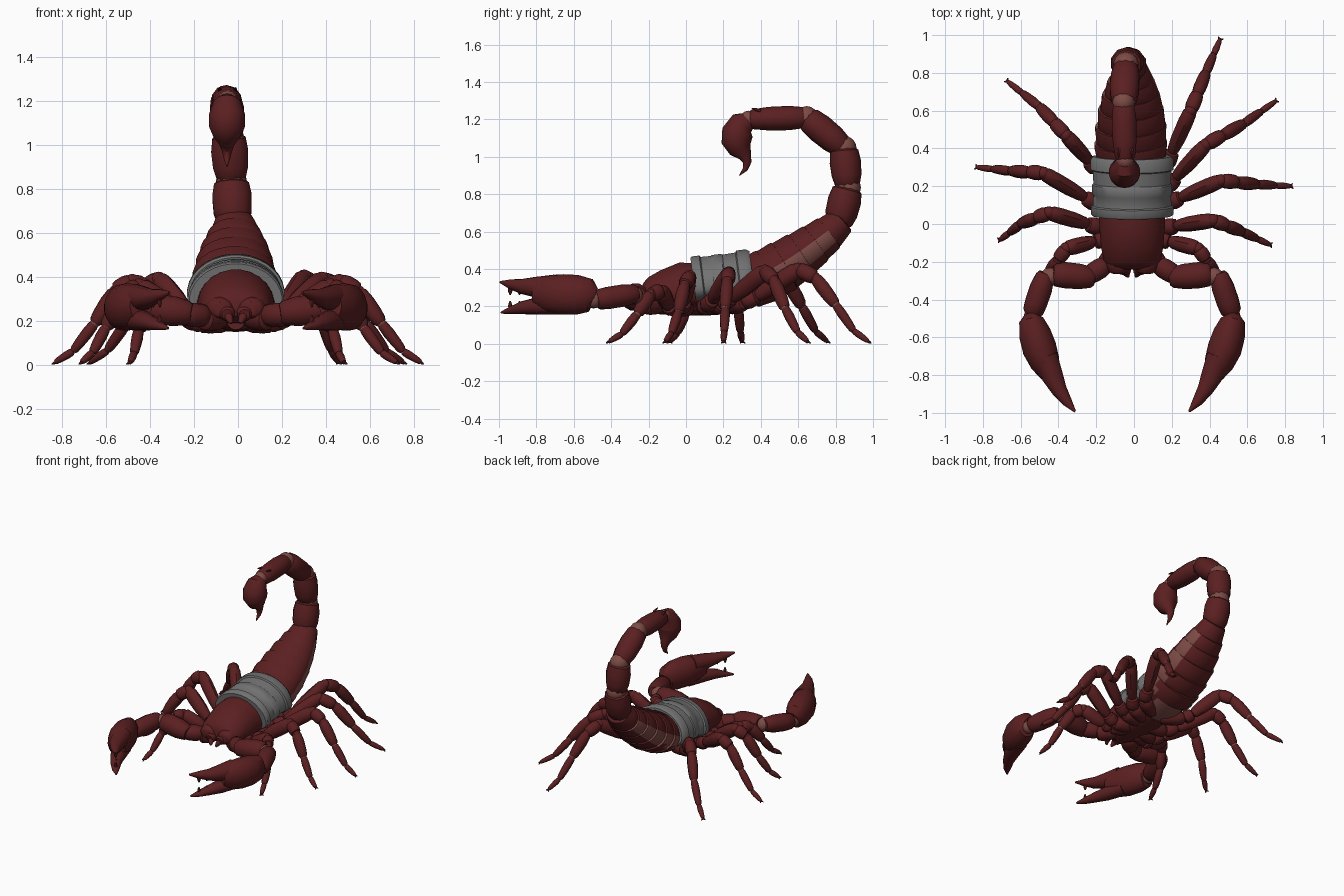
import bpy, bmesh, math
from mathutils import Vector as V

if "Cube" in bpy.data.objects:
    bpy.data.objects.remove(bpy.data.objects["Cube"])


def material(name, rgb):
    m = bpy.data.materials.new(name)
    m.use_nodes = True
    m.diffuse_color = (*rgb, 1)
    bsdf = m.node_tree.nodes["Principled BSDF"]
    bsdf.inputs["Base Color"].default_value = (*rgb, 1)
    bsdf.inputs["Roughness"].default_value = 0.7
    return m


SHELL, JOINT, CLOTH = 0, 1, 2
MATS = [material("dark red shell", (0.105, 0.014, 0.015)),
        material("pale joint skin", (0.2, 0.07, 0.06)),
        material("grey cloth", (0.17, 0.17, 0.17))]
X = V((1, 0, 0))
PLATE = [(0, .7), (.06, .86), (.3, 1.03), (.65, 1.07), (.93, .95), (1, .72)]
LIMB = [(0, .65), (.08, .85), (.35, 1), (.7, .98), (.92, .88), (1, .65)]


def loft(bm, rings, side=X, mat=SHELL, sides=14, belly=1.0):
    """Skin rings given as (centre, half width, half height)."""
    rows = []
    for i, (c, w, h) in enumerate(rings):
        t = (rings[min(i + 1, len(rings) - 1)][0] - rings[max(i - 1, 0)][0]).normalized()
        s = (side - t * side.dot(t)).normalized()
        u = s.cross(t)
        if u.z < 0 and belly != 1:
            u = -u
        row = []
        for k in range(sides):
            a = math.tau * (k + .5) / sides
            lift = math.sin(a) * h * (belly if math.sin(a) < 0 else 1)
            row.append(bm.verts.new(c + s * math.cos(a) * w + u * lift))
        rows.append(row)
    faces = [bm.faces.new(rows[0]), bm.faces.new(rows[-1])]
    for a, b in zip(rows, rows[1:]):
        for k in range(sides):
            n = (k + 1) % sides
            faces.append(bm.faces.new((a[k], a[n], b[n], b[k])))
    for f in faces:
        f.material_index = mat
    return faces


def segment(bm, a, b, ra, rb, shape=LIMB, flat=1.0, **kw):
    """One bulging joint-to-joint piece."""
    rings = []
    for t, k in shape:
        r = (ra + (rb - ra) * t) * k
        rings.append((a.lerp(b, t), r, r * flat))
    return loft(bm, rings, **kw)


def ball(bm, c, r, mat=JOINT):
    res = bmesh.ops.create_uvsphere(bm, u_segments=12, v_segments=8, radius=r)
    bmesh.ops.translate(bm, verts=res["verts"], vec=c)
    for f in {f for v in res["verts"] for f in v.link_faces}:
        f.material_index = mat


def finish(name, bm):
    bmesh.ops.recalc_face_normals(bm, faces=bm.faces)
    me = bpy.data.meshes.new(name)
    bm.to_mesh(me)
    bm.free()
    for m in MATS:
        me.materials.append(m)
    ob = bpy.data.objects.new(name, me)
    bpy.context.collection.objects.link(ob)
    bpy.ops.object.select_all(action="DESELECT")
    ob.select_set(True)
    bpy.context.view_layer.objects.active = ob
    bpy.ops.object.shade_smooth_by_angle(angle=math.radians(40))


# Head shield and trunk, with two front lobes and small eyes
bm = bmesh.new()
loft(bm, [(V((-.01, y, z)), w, h) for y, z, w, h in [
    (.38, .3, .17, .15), (.08, .27, .178, .165), (-.03, .27, .174, .165),
    (-.12, .26, .166, .135), (-.19, .25, .152, .108), (-.225, .25, .13, .08),
    (-.24, .25, .1, .05)]], sides=24, belly=.55)
for s in (-1, 1):
    segment(bm, V((s * .075 - .01, -.13, .27)), V((s * .07 - .01, -.26, .255)), .075, .06, flat=.8)
    ball(bm, V((s * .025 - .01, -.1, .392)), .014, SHELL)
finish("head_shield", bm)

bm = bmesh.new()
for s in (-1, 1):
    segment(bm, V((s * .04 - .01, -.17, .25)), V((s * .04 - .01, -.265, .23)), .042, .036)
    segment(bm, V((s * .035 - .01, -.25, .225)), V((s * .02 - .01, -.28, .19)), .025, .008)
finish("jaws", bm)

# Cloth wrapping: a sleeve with raised bands and loose folds
bm = bmesh.new()
START, END = V((-.01, .045, .29)), V((-.01, .36, .33))
sleeve = [(0, 1.02), (.03, 1.06), (.15, 1.06), (.17, 1.01), (.34, 1), (.36, 1.025),
          (.52, 1.025), (.54, .995), (.76, 1.01), (.78, 1.07), (.94, 1.07), (1, 1.0)]
loft(bm, [(START.lerp(END, t), .207 * k, .168 * k) for t, k in sleeve],
     mat=CLOTH, sides=32, belly=.5)
finish("cloth_wrap", bm)

# Breastplate between the hips, pale skin behind it
bm = bmesh.new()
loft(bm, [(V((-.01, y, z)), w, .04) for y, z, w in
          [(-.17, .2, .04), (-.1, .195, .09), (.1, .19, .1), (.22, .2, .09)]])
loft(bm, [(V((-.01, y, z)), w, .04) for y, z, w in
          [(.18, .205, .08), (.28, .215, .12), (.38, .25, .12)]], mat=JOINT)
finish("breastplate", bm)

# Abdomen: overlapping plates with pale skin along the flanks
bm = bmesh.new()
spine = [(.33, .32, .185, .14), (.43, .365, .19, .142), (.52, .415, .185, .14),
         (.61, .475, .17, .127), (.69, .535, .148, .112), (.76, .59, .12, .098),
         (.83, .655, .085, .075)]
for i, (p, q) in enumerate(zip(spine, spine[1:])):
    a, b = V((-.013, *p[:2])), V((-.018, *q[:2]))
    rings = []
    for t, k in [(0, .95), (.08, .98), (.5, 1.0), (.9, 1.025), (1.04, 1.01), (1.08, .92)]:
        w, h = (p[j] + (q[j] - p[j]) * t for j in (2, 3))
        rings.append((a.lerp(b, t), w * k, h * k))
    up = X.cross((b - a).normalized())
    for f in loft(bm, rings, sides=24):
        c = f.calc_center_median() - a
        if i < 5 and len(f.verts) == 4 and -.07 < c.dot(up) < .005:
            f.material_index = JOINT
finish("abdomen", bm)

# Tail: ridged segments curling forward
bm = bmesh.new()
tail = [V(p) for p in [(-.022, .815, .635), (-.03, .865, .835), (-.042, .845, 1.045),
                       (-.055, .645, 1.21), (-.047, .335, 1.2)]]
for a, b, ra, rb in zip(tail, tail[1:], (.088, .08, .076, .07), (.088, .084, .076, .058)):
    segment(bm, a, b, ra, rb, shape=PLATE, flat=.95, sides=10)
    ball(bm, b, rb * .8)
for s in (-1, 1):
    segment(bm, V((s * .035 - .047, .4, 1.245)), V((s * .035 - .047, .35, 1.26)), .012, .003, sides=6)
finish("tail", bm)

bm = bmesh.new()
loft(bm, [(V((-.05, y, z)), r, r) for y, z, r in [
    (.345, 1.2, .04), (.3, 1.178, .068), (.275, 1.13, .084), (.272, 1.085, .083),
    (.29, 1.04, .062), (.315, 1.005, .036), (.327, .97, .023), (.318, .935, .014),
    (.285, .9, .002)]], sides=18)
finish("stinger", bm)


# Walking legs
def leg(name, hip, knee, ankle):
    hip, knee, ankle, toe = (V(p) for p in (hip, knee, ankle[:3], ankle[3:]))
    bm = bmesh.new()
    d = toe - hip
    side = V((-d.y, d.x, 0)).normalized()
    root = V((hip.x * .2, hip.y * .7 + .02, .2))
    kw = dict(side=side, sides=10)
    bend = hip.lerp(knee, .25) - V((0, 0, .01))
    shin = knee.lerp(ankle, .45) + V((0, 0, .04))
    foot = ankle.lerp(toe, .55)
    foot.z = ankle.z * .33
    segment(bm, root, hip, .05, .05, **kw)
    segment(bm, hip, bend, .048, .044, **kw)
    segment(bm, bend, knee, .038, .045, flat=1.15, **kw)
    segment(bm, knee, shin, .041, .04, flat=1.1, **kw)
    segment(bm, shin, ankle, .038, .033, flat=1.1, **kw)
    ball(bm, knee, .034, SHELL)
    ball(bm, shin, .029, SHELL)
    ball(bm, ankle, .022)
    segment(bm, ankle, foot, .029, .023, **kw)
    segment(bm, foot, toe, .021, .014, **kw)
    for s in (-1, 1):
        tip = toe + side * s * .014 + d.normalized() * .012
        tip.z = .004
        segment(bm, toe, tip, .009, .003, side=side, sides=5)
    finish(name, bm)


leg("left_leg_1", (.14, -.08, .19), (.34, -.13, .28), (.43, -.26, .16, .48, -.41, .013))
leg("left_leg_2", (.16, -.02, .19), (.42, .02, .36), (.57, -.04, .17, .72, -.11, .013))
leg("left_leg_3", (.18, .11, .2), (.46, .23, .38), (.65, .21, .19, .83, .2, .013))
leg("left_leg_4", (.17, .19, .21), (.38, .42, .39), (.58, .53, .19, .75, .65, .013))
leg("left_leg_5", (.17, .31, .22), (.3, .6, .4), (.38, .8, .21, .455, .975, .013))
leg("right_leg_1", (-.16, -.08, .19), (-.36, -.13, .28), (-.45, -.26, .16, -.49, -.41, .013))
leg("right_leg_2", (-.18, -.02, .19), (-.45, .06, .36), (-.6, 0, .17, -.71, -.085, .013))
leg("right_leg_3", (-.19, .1, .2), (-.48, .27, .38), (-.65, .28, .19, -.83, .3, .013))
leg("right_leg_4", (-.2, .29, .22), (-.36, .47, .39), (-.5, .62, .2, -.67, .755, .013))


# Pincer arms, mirrored
def pincer(name, s):
    def P(x, y, z):
        return V((s * x - .01, y, z))

    bm = bmesh.new()
    segment(bm, P(.06, -.13, .22), P(.15, -.23, .21), .06, .06)
    segment(bm, P(.13, -.21, .225), P(.24, -.28, .23), .056, .055, side=V((0, 1, 0)))
    segment(bm, P(.2, -.285, .235), P(.42, -.265, .26), .066, .076, side=V((0, 1, 0)), sides=12)
    ball(bm, P(.435, -.28, .26), .05)
    segment(bm, P(.455, -.26, .27), P(.53, -.48, .235), .06, .064, sides=12)
    ball(bm, P(.53, -.495, .235), .046)
    # Swollen hand with a fixed upper and a hinged lower finger
    loft(bm, [(P(x, y, z), w, h) for x, y, z, w, h in [
        (.534, -.49, .25, .04, .05), (.534, -.51, .258, .066, .088), (.515, -.58, .262, .086, .106),
        (.49, -.66, .264, .092, .108), (.46, -.735, .267, .08, .1),
        (.43, -.8, .27, .055, .07)]], sides=18)
    loft(bm, [(P(x, y, z), w, h) for x, y, z, w, h in [
        (.46, -.7, .31, .066, .06), (.42, -.81, .303, .058, .054), (.385, -.88, .307, .042, .04),
        (.345, -.94, .319, .028, .026), (.302, -.993, .33, .006, .006)]])
    loft(bm, [(P(x, y, z), w, h) for x, y, z, w, h in [
        (.47, -.67, .2, .056, .042), (.425, -.8, .202, .052, .046), (.385, -.88, .192, .038, .034),
        (.345, -.94, .178, .026, .02), (.307, -.987, .167, .006, .006)]])
    for x, y in ((.4, -.85), (.375, -.89), (.345, -.94)):
        segment(bm, P(x, y, .295), P(x, y, .262), .016, .005, sides=6)
        segment(bm, P(x, y, .195), P(x, y, .228), .014, .005, sides=6)
    finish(name, bm)


pincer("left_pincer", 1)
pincer("right_pincer", -1)
